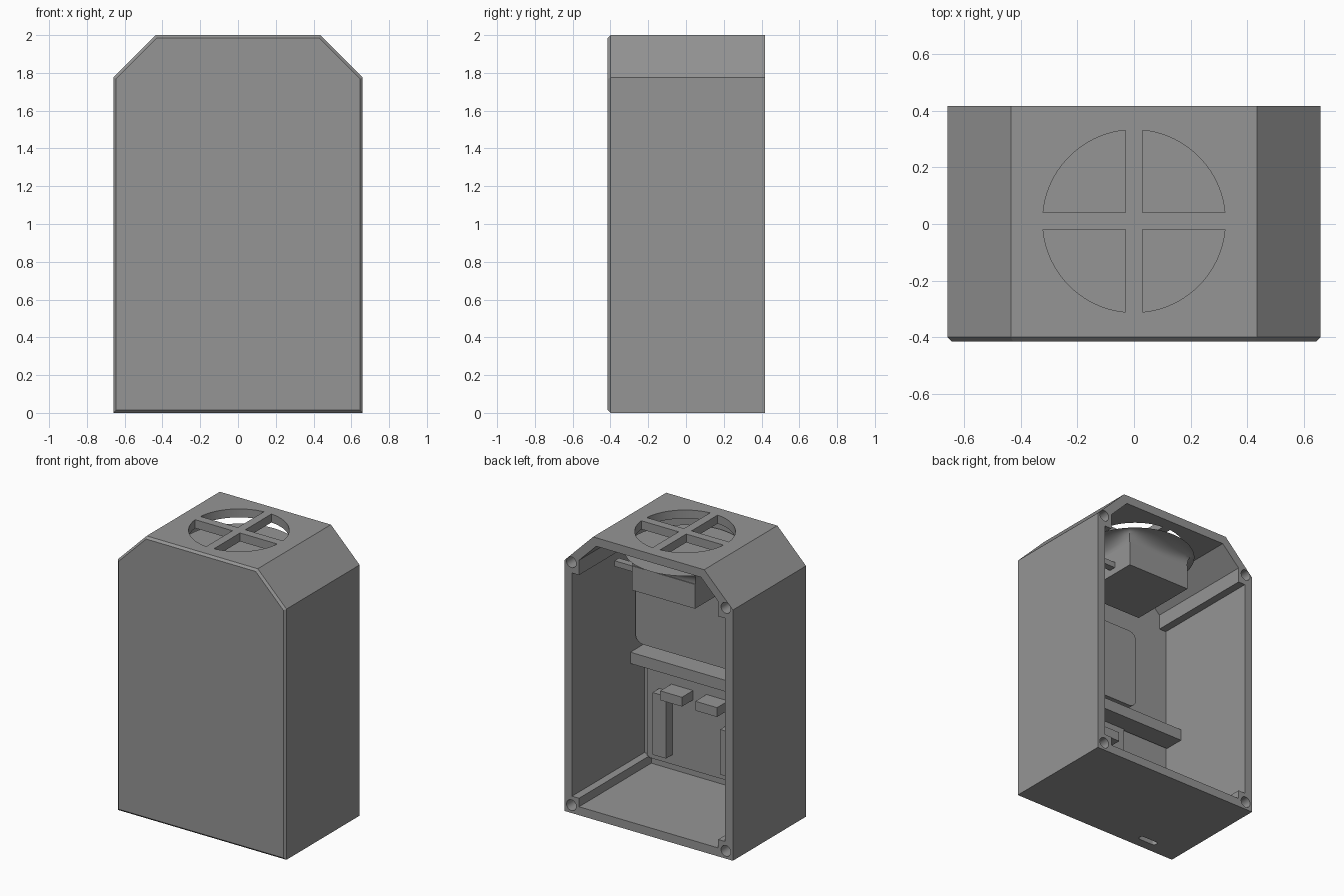
import bpy, bmesh, math

if "Cube" in bpy.data.objects:
    bpy.data.objects.remove(bpy.data.objects["Cube"])

grey = bpy.data.materials.new("grey_plastic")
grey.diffuse_color = (0.3, 0.3, 0.3, 1)
grey.use_nodes = True
grey.node_tree.nodes["Principled BSDF"].inputs["Base Color"].default_value = grey.diffuse_color


def loft(name, rings):
    """Closed solid through rings of 3D points."""
    bm = bmesh.new()
    vs = [[bm.verts.new(p) for p in r] for r in rings]
    n = len(rings[0])
    bm.faces.new(vs[0])
    bm.faces.new(vs[-1])
    for a, b in zip(vs, vs[1:]):
        for i in range(n):
            j = (i + 1) % n
            bm.faces.new((a[i], a[j], b[j], b[i]))
    bmesh.ops.recalc_face_normals(bm, faces=bm.faces)
    me = bpy.data.meshes.new(name)
    bm.to_mesh(me)
    bm.free()
    me.materials.append(grey)
    ob = bpy.data.objects.new(name, me)
    bpy.context.collection.objects.link(ob)
    return ob


def along_y(name, profile, y0, y1):
    return loft(name, [[(x, y, z) for x, z in profile] for y in (y0, y1)])


def along_z(name, profile, z0, z1):
    return loft(name, [[(x, y, z) for x, y in profile] for z in (z0, z1)])


def box(name, x0, x1, y0, y1, z0, z1):
    return along_z(name, [(x0, y0), (x1, y0), (x1, y1), (x0, y1)], z0, z1)


def mirrored(half):
    return half + [(-x, z) for x, z in reversed(half)]


def arc(cx, cy, r, a0, a1, n):
    return [(cx + r * math.cos(a0 + (a1 - a0) * i / n),
             cy + r * math.sin(a0 + (a1 - a0) * i / n)) for i in range(n + 1)]


def rounded(x0, x1, z0, z1, r):
    h = math.pi / 2
    pts = []
    for k, (x, z) in enumerate([(x1 - r, z1 - r), (x0 + r, z1 - r),
                                (x0 + r, z0 + r), (x1 - r, z0 + r)]):
        pts += arc(x, z, r, k * h, (k + 1) * h, 8)
    return pts


def cut(target, cutter):
    m = target.modifiers.new("cut", 'BOOLEAN')
    m.operation = 'DIFFERENCE'
    m.solver = 'EXACT'
    m.object = cutter
    bpy.context.view_layer.objects.active = target
    bpy.ops.object.modifier_apply(modifier=m.name)
    bpy.data.objects.remove(cutter)


def smooth(ob):
    bpy.ops.object.select_all(action='DESELECT')
    ob.select_set(True)
    bpy.context.view_layer.objects.active = ob
    bpy.ops.object.shade_smooth_by_angle(angle=math.radians(30))


# Housing with chamfered shoulders and a bevelled front edge
FRONT, BACK = -0.415, 0.418
outer = mirrored([(0.66, 0), (0.66, 1.775), (0.435, 2.0)])
inset = mirrored([(0.645, 0.015), (0.645, 1.769), (0.429, 1.985)])
housing = loft("housing", [[(x, y, z) for x, z in prof] for prof, y in
                           ((inset, FRONT), (outer, FRONT + 0.015), (outer, BACK))])

# Open back cavity, leaving a screw rail in each corner
cavity = mirrored([(0.545, 0.06), (0.545, 0.12), (0.60, 0.12), (0.60, 1.70),
                   (0.545, 1.70), (0.545, 1.805), (0.41, 1.94)])
cut(housing, along_y("cavity_cutter", cavity, -0.39, 0.6))

# Screw holes
for sx in (-1, 1):
    for z in (0.055, 1.775):
        ring = arc(sx * 0.605, z, 0.038, 0, 2 * math.pi, 24)[:-1]
        cut(housing, along_y("screw_cutter", ring, 0.15, 0.6))

# Round vent in the roof, divided by a cross
R, G, CY = 0.323, 0.03, 0.01
a = math.asin(G / R)
for sx in (-1, 1):
    for sy in (-1, 1):
        quarter = [(G, G)] + arc(0, 0, R, a, math.pi / 2 - a, 20)
        cut(housing, along_z("vent_cutter", [(sx * x, CY + sy * y) for x, y in quarter],
                             1.9, 2.1))

# Cable slot in the floor
slot = rounded(-0.452, -0.308, -0.33, -0.29, 0.0199)
cut(housing, along_z("slot_cutter", slot, -0.1, 0.1))
smooth(housing)

# Fan box with a flared duct that goes from square to round
H = 0.247
box("fan_box", -H, H, -H, H + 0.005, 1.61, 1.782)
rings = []
for k in range(9):
    t = k / 8
    w = 1 - math.cos(t * math.pi / 2)
    ring = []
    for i in range(64):
        c, s = math.cos(i * math.pi / 32), math.sin(i * math.pi / 32)
        r = (1 - w) * H / max(abs(c), abs(s)) + w * 0.39
        ring.append((r * c, r * s + 0.01 * w, 1.782 + 0.083 * math.sin(t * math.pi / 2)))
    rings.append(ring)
smooth(loft("fan_duct", rings))
box("fan_connector", 0.24, 0.49, 0.05, 0.10, 1.655, 1.695)

# Battery pack on the inside of the front wall
smooth(along_y("battery_pack", rounded(-0.253, 0.592, 0.945, 1.51, 0.06), -0.392, -0.28))

# Shelf and circuit board with its components
box("shelf", -0.602, 0.602, -0.38, -0.235, 0.81, 0.89)
box("circuit_board", -0.22, 0.56, -0.392, -0.365, 0.11, 0.83)
for i, x in enumerate((0.20, -0.075)):
    box(f"socket_{i + 1}", x, x + 0.17, -0.37, -0.24, 0.61, 0.676)
box("tall_connector", 0.36, 0.465, -0.37, -0.29, 0.18, 0.62)
box("short_connector", -0.165, -0.065, -0.37, -0.29, 0.18, 0.50)
